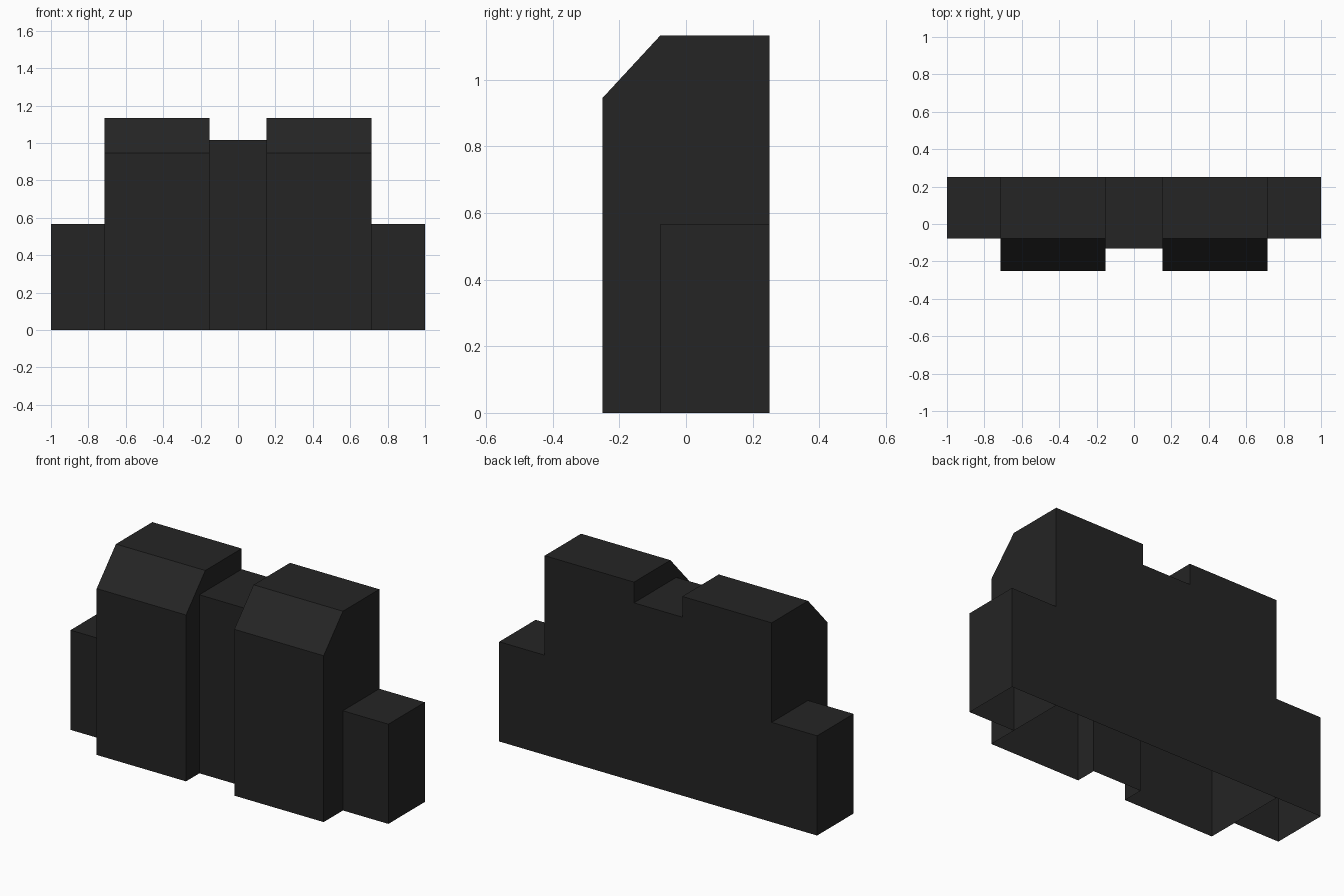
import bpy, bmesh

if "Cube" in bpy.data.objects:
    bpy.data.objects.remove(bpy.data.objects["Cube"])

BACK, MID, FRONT, RECESS = 0.25, -0.077, -0.25, -0.13
X_IN, X_OUT, X_END = 0.152, 0.714, 1.0
H_TOWER, H_SLOPE, H_LINK, H_WING = 1.133, 0.946, 1.015, 0.567

mat = bpy.data.materials.new("charcoal")
mat.diffuse_color = (0.018, 0.018, 0.018, 1)
mat.use_nodes = True
mat.node_tree.nodes["Principled BSDF"].inputs["Base Color"].default_value = mat.diffuse_color


def sweep(name, x0, x1, profile, left_cap=None, right_cap=None, mirror=False):
    """Sweep a (y, z) profile (back foot, over the roof, to front foot) along x.
    The underside stays open; caps are (y, z) outlines closing the ends."""
    bm = bmesh.new()
    a = [bm.verts.new((x0, y, z)) for y, z in profile]
    b = [bm.verts.new((x1, y, z)) for y, z in profile]
    for i in range(len(profile) - 1):
        bm.faces.new((a[i], a[i + 1], b[i + 1], b[i]))
    if left_cap:
        bm.faces.new([bm.verts.new((x0, y, z)) for y, z in reversed(left_cap)])
    if right_cap:
        bm.faces.new([bm.verts.new((x1, y, z)) for y, z in right_cap])
    bmesh.ops.remove_doubles(bm, verts=bm.verts, dist=0.0001)
    me = bpy.data.meshes.new(name)
    # outward direction: the first swept face is the back wall
    bm.normal_update()
    bm.faces.ensure_lookup_table()
    if bm.faces[0].normal.y < 0:
        bmesh.ops.reverse_faces(bm, faces=bm.faces[:len(profile) - 1])
    bm.normal_update()
    for f in bm.faces:
        if abs(f.normal.x) > 0.9:
            at_right = f.calc_center_median().x > (x0 + x1) / 2
            if (f.normal.x > 0) != at_right:
                f.normal_flip()
    bm.to_mesh(me)
    bm.free()
    me.materials.append(mat)
    ob = bpy.data.objects.new(name, me)
    bpy.context.collection.objects.link(ob)
    if mirror:
        ob.modifiers.new("mirror", 'MIRROR').use_axis[0] = True
    return ob


# Tall blocks with sloped front shoulder; inner wall is open behind the link
tower = [(BACK, 0), (BACK, H_TOWER), (MID, H_TOWER), (FRONT, H_SLOPE), (FRONT, 0)]
inner = [(BACK, H_LINK), (BACK, H_TOWER), (MID, H_TOWER), (FRONT, H_SLOPE),
         (FRONT, 0), (RECESS, 0), (RECESS, H_LINK)]
sweep("tall_blocks", X_IN, X_OUT, tower, inner, tower, mirror=True)

# Recessed block joining the tall ones
link = [(BACK, 0), (BACK, H_LINK), (RECESS, H_LINK), (RECESS, 0)]
sweep("center_block", -X_IN, X_IN, link)

# Low end blocks
wing = [(BACK, 0), (BACK, H_WING), (MID, H_WING), (MID, 0)]
sweep("low_end_blocks", X_OUT, X_END, wing, None, wing, mirror=True)
